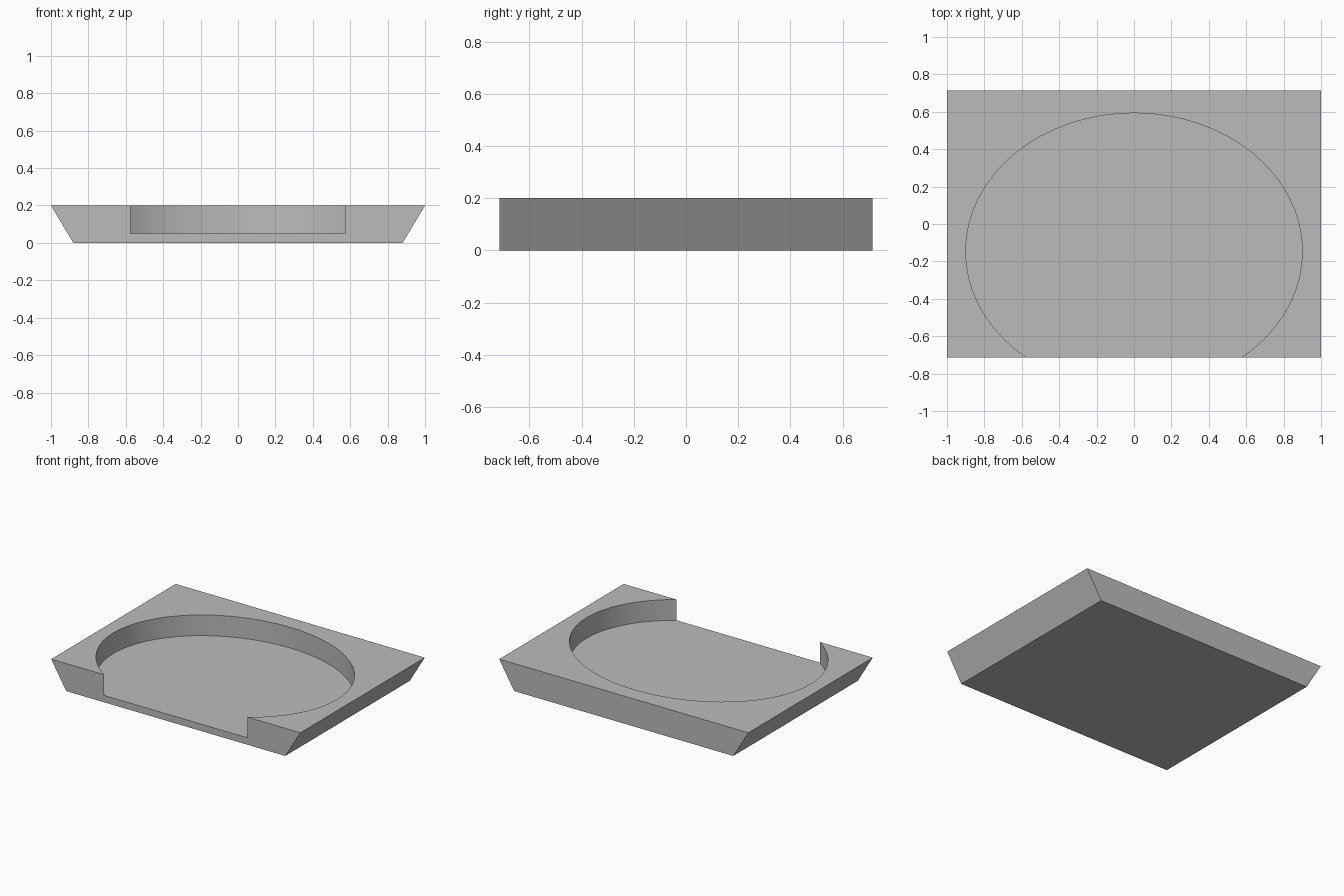
import bpy
import bmesh
import math

cube = bpy.data.objects.get("Cube")
if cube:
    bpy.data.objects.remove(cube, do_unlink=True)

HALF_DEPTH = 0.714
HEIGHT = 0.2
FLOOR = 0.05

grey = bpy.data.materials.new("plain grey")
grey.use_nodes = True
colour = (0.5, 0.5, 0.5, 1)
grey.diffuse_color = colour
grey.node_tree.nodes["Principled BSDF"].inputs["Base Color"].default_value = colour


def extruded(name, outline, direction):
    """Solid made by sweeping a flat outline along a direction."""
    bm = bmesh.new()
    face = bm.faces.new([bm.verts.new(p) for p in outline])
    swept = bmesh.ops.extrude_face_region(bm, geom=[face])["geom"]
    moved = [v for v in swept if isinstance(v, bmesh.types.BMVert)]
    bmesh.ops.translate(bm, verts=moved, vec=direction)
    bmesh.ops.recalc_face_normals(bm, faces=bm.faces)
    mesh = bpy.data.meshes.new(name)
    bm.to_mesh(mesh)
    bm.free()
    mesh.materials.append(grey)
    obj = bpy.data.objects.new(name, mesh)
    bpy.context.collection.objects.link(obj)
    return obj


# Tray body: trapezoid section swept from front to back
section = [(-0.88, 0), (0.88, 0), (1, HEIGHT), (-1, HEIGHT)]
tray = extruded("tray", [(x, -HALF_DEPTH, z) for x, z in section],
                (0, 2 * HALF_DEPTH, 0))

# Oval recess, open through the front edge
steps = 64
angles = [math.tau * i / steps for i in range(steps)]
oval = [(0.9 * math.cos(a), -0.146 + 0.739 * math.sin(a), FLOOR) for a in angles]
cutter = extruded("recess_cutter", oval, (0, 0, HEIGHT))
cutter.hide_render = True

cut = tray.modifiers.new("recess", "BOOLEAN")
cut.operation = "DIFFERENCE"
cut.solver = "EXACT"
cut.object = cutter

bpy.ops.object.select_all(action="DESELECT")
tray.select_set(True)
bpy.context.view_layer.objects.active = tray
bpy.ops.object.modifier_apply(modifier=cut.name)
bpy.data.objects.remove(cutter, do_unlink=True)

# Smooth recess wall with crisp rims
bpy.ops.object.shade_smooth_by_angle(angle=math.radians(30))
